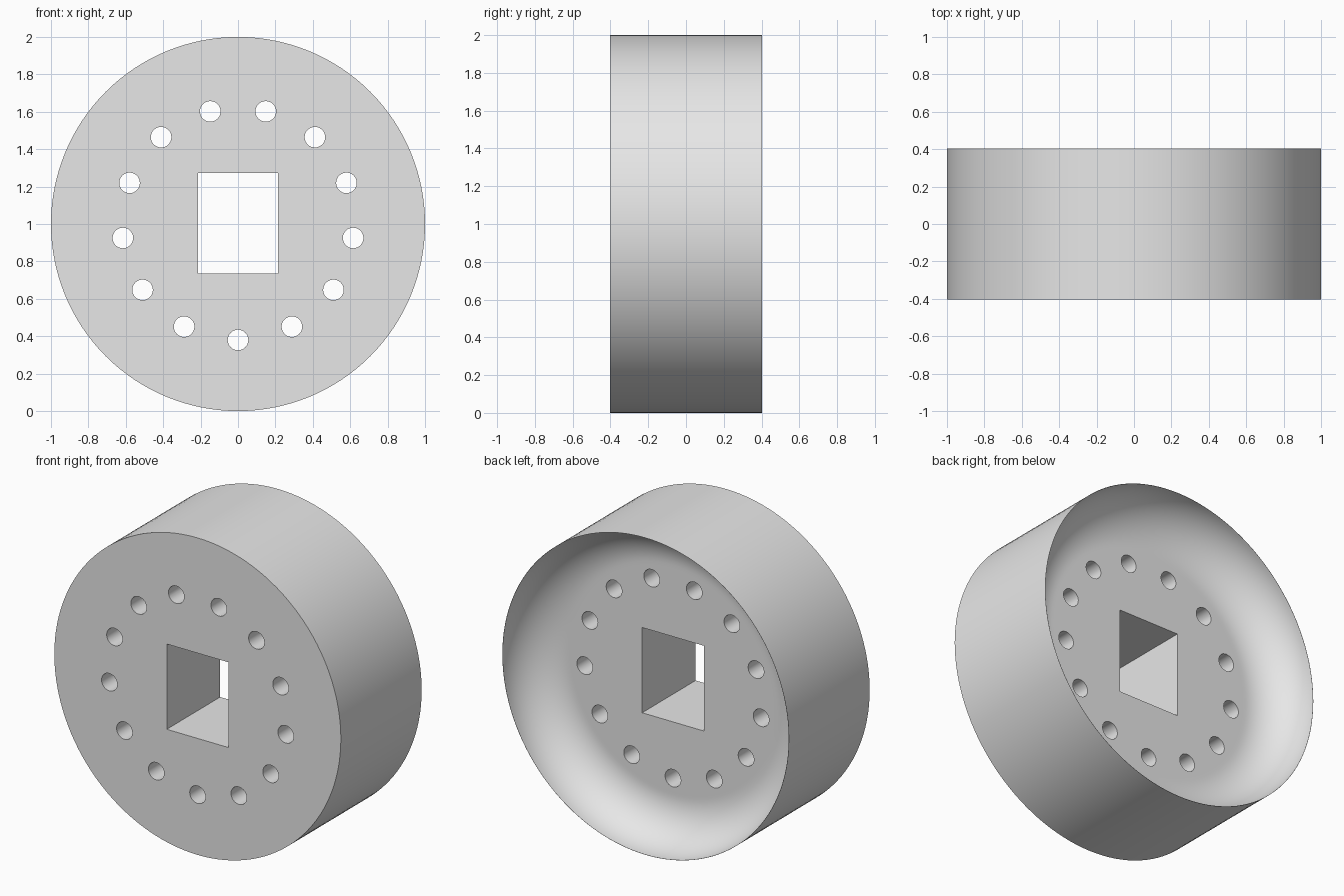
import bpy, bmesh, math
from mathutils import Matrix, Vector

if "Cube" in bpy.data.objects:
    bpy.data.objects.remove(bpy.data.objects["Cube"])

SEG = 128
HALF = 0.403            # half thickness along y
FLOOR_Y = 0.13          # dish floor on the back
FLOOR_R, RIM_R = 0.725, 0.999
CZ = 1.0

grey = bpy.data.materials.new("light_grey")
grey.diffuse_color = (0.8, 0.8, 0.8, 1)
grey.use_nodes = True
grey.node_tree.nodes["Principled BSDF"].inputs["Base Color"].default_value = grey.diffuse_color


def make_object(name, bm):
    bmesh.ops.recalc_face_normals(bm, faces=bm.faces)
    mesh = bpy.data.meshes.new(name)
    bm.to_mesh(mesh)
    bm.free()
    mesh.materials.append(grey)
    ob = bpy.data.objects.new(name, mesh)
    bpy.context.collection.objects.link(ob)
    return ob


# Wheel body: lathed rings (radius, y) with flat caps and a concave back dish
profile = [(1.0, -HALF), (1.0, HALF)]
STEPS = 20
for i in range(STEPS + 1):
    a = math.pi / 2 * (1 - i / STEPS)
    profile.append((FLOOR_R + (RIM_R - FLOOR_R) * math.sin(a),
                    HALF - (HALF - FLOOR_Y) * math.cos(a)))
profile.append((FLOOR_R - 0.02, FLOOR_Y))

bm = bmesh.new()
rings = []
for r, y in profile:
    rings.append([bm.verts.new((r * math.cos(2 * math.pi * k / SEG), y,
                                CZ + r * math.sin(2 * math.pi * k / SEG)))
                  for k in range(SEG)])
for a, b in zip(rings, rings[1:]):
    for k in range(SEG):
        n = (k + 1) % SEG
        bm.faces.new((a[k], a[n], b[n], b[k]))
bm.faces.new(rings[0])
bm.faces.new(rings[-1])
body = make_object("wheel_body", bm)

# Cutter: rectangular centre hole and a ring of 13 round holes
bm = bmesh.new()
bmesh.ops.create_cube(bm, size=1, matrix=Matrix.Translation((0, 0, CZ + 0.004))
                      @ Matrix.Diagonal((0.43, 2, 0.538, 1)))
turn = Matrix.Rotation(math.pi / 2, 4, 'X')
for i in range(13):
    a = 2 * math.pi * i / 13
    pos = Vector((0.62 * math.sin(a), 0, CZ - 0.62 * math.cos(a)))
    bmesh.ops.create_cone(bm, cap_ends=True, segments=32, radius1=0.055,
                          radius2=0.055, depth=2,
                          matrix=Matrix.Translation(pos) @ turn)
cutter = make_object("hole_cutter", bm)
cutter.hide_render = True

# Cut the holes, then drop the cutter
mod = body.modifiers.new("holes", 'BOOLEAN')
mod.operation = 'DIFFERENCE'
mod.solver = 'EXACT'
mod.object = cutter
bpy.context.view_layer.objects.active = body
body.select_set(True)
cutter.select_set(False)
bpy.ops.object.modifier_apply(modifier=mod.name)
bpy.data.objects.remove(cutter, do_unlink=True)

# Smooth the curved walls, keep rims and hole edges sharp
bpy.ops.object.shade_smooth_by_angle(angle=math.radians(35))
